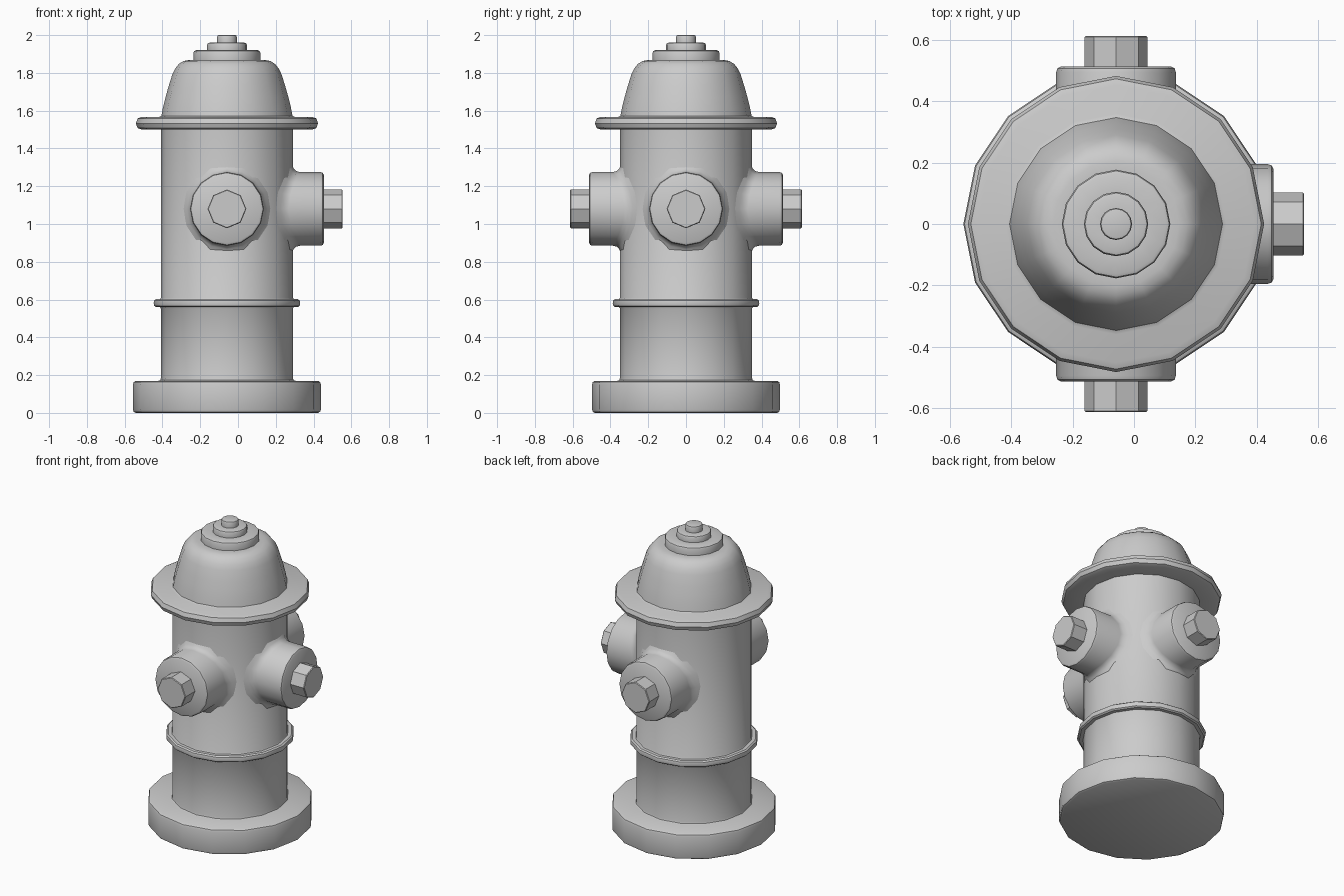
import bpy, bmesh
from math import sin, cos, pi, sqrt, radians
from mathutils import Matrix

if "Cube" in bpy.data.objects:
    bpy.data.objects.remove(bpy.data.objects["Cube"])

CX = -0.0585        # hydrant axis
NOZZLE_Z = 1.08
BODY_R = 0.35


def loft(name, rings, matrix, cap_start=True, cap_end=True, angle=35):
    """Skin a list of equal-length point rings into one mesh object."""
    bm = bmesh.new()
    loops = [[bm.verts.new(p) for p in ring] for ring in rings]
    n = len(loops[0])
    for a, b in zip(loops, loops[1:]):
        for i in range(n):
            j = (i + 1) % n
            bm.faces.new((a[i], a[j], b[j], b[i]))
    if cap_start:
        bm.faces.new(loops[0][::-1])
    if cap_end:
        bm.faces.new(loops[-1])
    bm.transform(matrix)
    mesh = bpy.data.meshes.new(name)
    bm.to_mesh(mesh)
    bm.free()
    ob = bpy.data.objects.new(name, mesh)
    bpy.context.collection.objects.link(ob)
    bpy.ops.object.select_all(action='DESELECT')
    ob.select_set(True)
    bpy.context.view_layer.objects.active = ob
    bpy.ops.object.shade_smooth_by_angle(angle=radians(angle))
    return ob


def lathe(name, profile, sides=16, **kw):
    """Revolve (radius, z) points about the hydrant axis."""
    rings = [[(r * cos(2 * pi * i / sides), r * sin(2 * pi * i / sides), z)
              for i in range(sides)] for r, z in profile]
    return loft(name, rings, Matrix.Translation((CX, 0, 0)), **kw)


# Foot flange, barrel and lower ring
lathe("barrel", [
    (0.482, 0), (0.4935, 0.006), (0.4975, 0.018),
    (0.4975, 0.15), (0.4935, 0.163), (0.482, 0.17),
    (0.362, 0.17), (0.353, 0.174), (0.35, 0.184),
    (0.35, 0.553), (0.354, 0.56), (0.376, 0.56), (0.385, 0.567),
    (0.388, 0.581), (0.385, 0.595), (0.376, 0.602), (0.354, 0.602),
    (0.35, 0.609), (0.35, 1.50)], cap_end=False)

# Bonnet with rounded brim, dome and stepped top
lathe("bonnet", [
    (0.35, 1.50), (0.452, 1.50), (0.473, 1.508), (0.4825, 1.533),
    (0.473, 1.559), (0.452, 1.567), (0.36, 1.567), (0.347, 1.573),
    (0.338, 1.62), (0.325, 1.672), (0.311, 1.722), (0.29, 1.79),
    (0.275, 1.822), (0.255, 1.847), (0.232, 1.862), (0.205, 1.868),
    (0.177, 1.868), (0.177, 1.907), (0.173, 1.916), (0.163, 1.92),
    (0.105, 1.92), (0.105, 1.949), (0.101, 1.957), (0.092, 1.96),
    (0.052, 1.96), (0.052, 1.991), (0.049, 1.998), (0.043, 2.0)],
    cap_start=False)


def nozzle_ring(r, depth, on_body, sides=16):
    """Ring round the local x axis; on_body rings follow the barrel's curve."""
    pts = []
    for i in range(sides):
        a = 2 * pi * i / sides
        y, z = r * cos(a), r * sin(a)
        x = depth + (sqrt(BODY_R ** 2 - y * y) if on_body else 0)
        pts.append((x, y, z))
    return pts


# Three outlets, each with a flared root and an octagonal nut
for side, turn in (("right", 0), ("back", 90), ("front", -90)):
    place = (Matrix.Translation((CX, 0, NOZZLE_Z))
             @ Matrix.Rotation(radians(turn), 4, 'Z'))
    loft(side + "_outlet", [
        nozzle_ring(0.232, -0.006, True), nozzle_ring(0.213, 0.004, True),
        nozzle_ring(0.200, 0.017, True), nozzle_ring(0.195, 0.036, True),
        nozzle_ring(0.195, 0.494, False), nozzle_ring(0.191, 0.507, False),
        nozzle_ring(0.180, 0.513, False)], place, cap_start=False)
    loft(side + "_nut", [
        nozzle_ring(0.1025, 0.505, False, 8), nozzle_ring(0.1025, 0.609, False, 8),
        nozzle_ring(0.0985, 0.613, False, 8)], place, angle=30)
